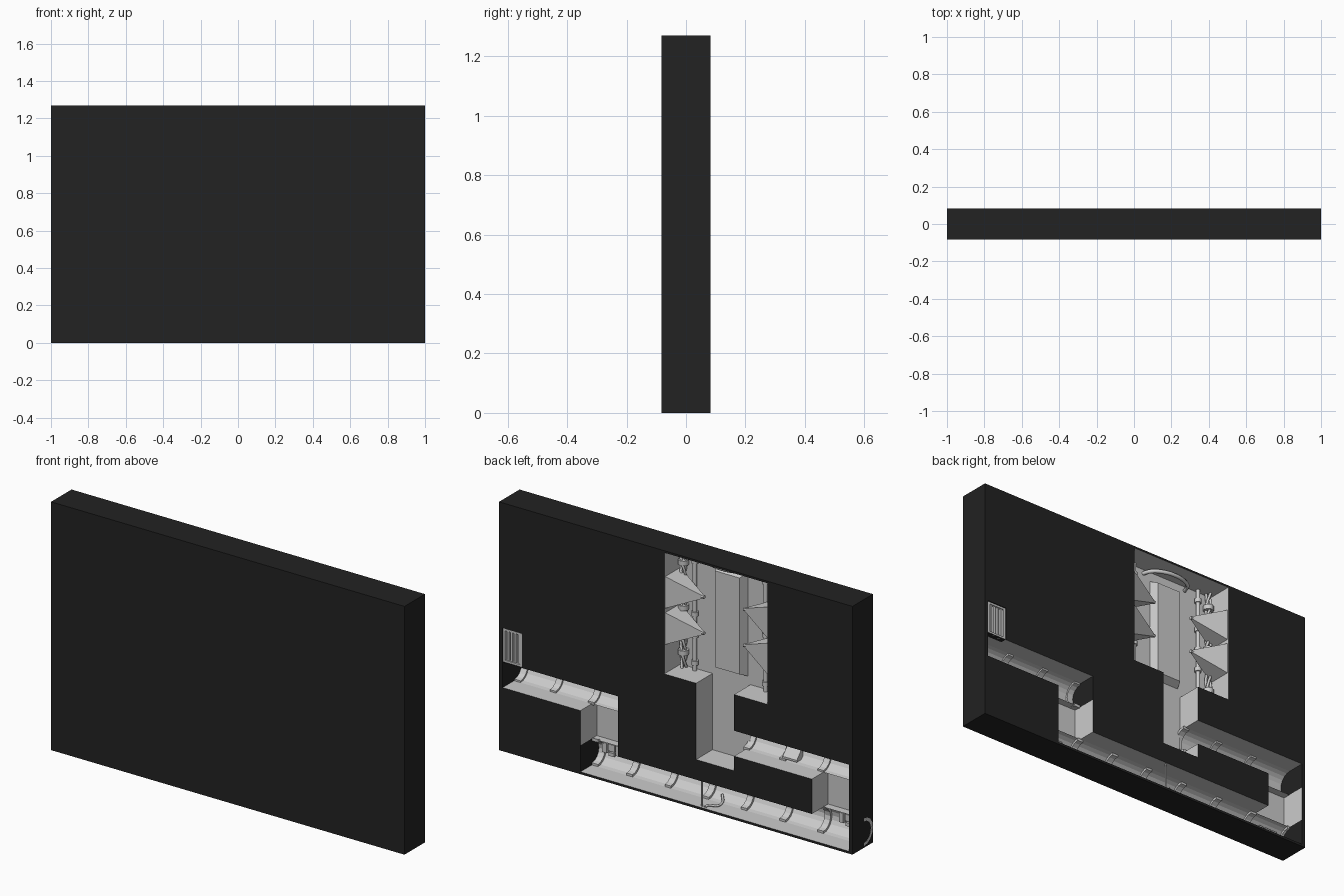
import bpy, bmesh, math
from mathutils import Matrix, Vector

if "Cube" in bpy.data.objects:
    bpy.data.objects.remove(bpy.data.objects["Cube"])

D = 0.0825                      # half depth of the block
WALL, ARC = -0.05, -0.01        # room back wall, start of corridor curve
XS = [-1, -.98, -.77, -.52, -.33, -.115, .065, .326, .54, .87, .98, 1]
ZS = [0, .012, .147, .25, .325, .455, .63, .64, 1.26, 1.27]
AREAS = [('room', -.52, .065, .64, 1.26), ('room', -.33, -.115, .25, .64),
         ('room', -.98, -.77, .147, .325), ('room', .326, .54, .147, .325),
         ('hall', -.98, .54, .012, .147), ('hall', -.98, -.33, .325, .455),
         ('hall', .326, .98, .325, .455), ('vent', .87, .98, .455, .63)]
dark = bpy.data.materials.new('dark_block')
dark.diffuse_color = (.016, .016, .016, 1)
dark.use_nodes = True
dark.node_tree.nodes["Principled BSDF"].inputs["Base Color"].default_value = dark.diffuse_color


def finish(name, bm, mat=None, smooth=False, weld=True):
    if weld:
        bmesh.ops.remove_doubles(bm, verts=bm.verts, dist=1e-5)
    me = bpy.data.meshes.new(name)
    bm.to_mesh(me)
    bm.free()
    ob = bpy.data.objects.new(name, me)
    bpy.context.collection.objects.link(ob)
    if mat:
        me.materials.append(mat)
    if smooth:
        for p in me.polygons:
            p.use_smooth = len(p.vertices) == 4
    return ob


def quad(bm, *pts):
    return bm.faces.new([bm.verts.new(p) for p in pts])


def add_box(bm, x0, x1, y0, y1, z0, z1):
    m = Matrix.Translation(((x0+x1)/2, (y0+y1)/2, (z0+z1)/2)) @ Matrix.Diagonal((x1-x0, y1-y0, z1-z0, 1))
    return bmesh.ops.create_cube(bm, size=1, matrix=m)['verts']


def add_cyl(bm, p, r, h, rot=Matrix(), n=10, r2=None):
    bmesh.ops.create_cone(bm, cap_ends=True, segments=n, radius1=r, radius2=r if r2 is None else r2,
                          depth=h, matrix=Matrix.Translation(p) @ rot)


def tube(name, pts, r):
    cu = bpy.data.curves.new(name, 'CURVE')
    cu.dimensions, cu.bevel_depth, cu.bevel_resolution, cu.resolution_u = '3D', r, 1, 4
    sp = cu.splines.new('BEZIER')
    sp.bezier_points.add(len(pts) - 1)
    for b, p in zip(sp.bezier_points, pts):
        b.co = p
        b.handle_left_type = b.handle_right_type = 'AUTO'
    ob = bpy.data.objects.new(name, cu)
    bpy.context.collection.objects.link(ob)


def kind(i, j):
    if not (0 <= i < len(XS)-1 and 0 <= j < len(ZS)-1):
        return None
    x, z = (XS[i]+XS[i+1])/2, (ZS[j]+ZS[j+1])/2
    for k, x0, x1, z0, z1 in AREAS:
        if x0 < x < x1 and z0 < z < z1:
            return k


# Dark block with cut-outs, grey room linings and curved corridor linings
shell, rooms, halls = bmesh.new(), bmesh.new(), bmesh.new()
H = ZS[-1]
quad(shell, (-1, -D, 0), (1, -D, 0), (1, -D, H), (-1, -D, H))
quad(shell, (-1, D, 0), (-1, -D, 0), (-1, -D, H), (-1, D, H))
quad(shell, (1, -D, 0), (1, D, 0), (1, D, H), (1, -D, H))
quad(shell, (-1, D, 0), (1, D, 0), (1, -D, 0), (-1, -D, 0))
quad(shell, (-1, -D, H), (1, -D, H), (1, D, H), (-1, D, H))
for i in range(len(XS)-1):
    for j in range(len(ZS)-1):
        k = kind(i, j)
        x0, x1, z0, z1 = XS[i], XS[i+1], ZS[j], ZS[j+1]
        if k is None:
            quad(shell, (x1, D, z0), (x0, D, z0), (x0, D, z1), (x1, D, z1))
            continue
        sides = [(kind(i-1, j), x0, 1), (kind(i+1, j), x1, -1)]
        caps = [(kind(i, j-1), z0, 1), (kind(i, j+1), z1, -1)]
        if k == 'hall':
            for nb, x, s in sides:      # dark corridor ends
                if nb is None:
                    p = [(x, D, z0), (x, -.08, z0), (x, -.08, z1), (x, D, z1)]
                    quad(shell, *p[::-s])
            for nb, z, s in caps:       # flat floor and ceiling
                ya, yb = (ARC, WALL) if nb == 'room' else (D, ARC)
                p = [(x0, ya, z), (x0, yb, z), (x1, yb, z), (x1, ya, z)]
                quad(halls, *p[::-s])
            c, r, n = (z0+z1)/2, (z1-z0)/2, 10
            arc = [(ARC - r*math.sin(math.pi*t/n), c - r*math.cos(math.pi*t/n)) for t in range(n+1)]
            for (ya, za), (yb, zb) in zip(arc, arc[1:]):
                quad(halls, (x1, ya, za), (x0, ya, za), (x0, yb, zb), (x1, yb, zb))
            continue
        bm, y = (rooms, WALL) if k == 'room' else (shell, .05)
        quad(bm, (x1, y, z0), (x0, y, z0), (x0, y, z1), (x1, y, z1))
        for nb, x, s in sides:
            if nb is None:
                p = [(x, D, z0), (x, y, z0), (x, y, z1), (x, D, z1)]
                quad(bm, *p[::-s])
        for nb, z, s in caps:
            if nb is None or k == 'vent' and nb == 'hall':
                p = [(x0, D, z), (x0, y, z), (x1, y, z), (x1, D, z)]
                quad(bm, *p[::-s])
finish('block_shell', shell, dark)
finish('room_linings', rooms)
finish('corridor_linings', halls)

# Half-ring ribs along the corridors
bm = bmesh.new()


def add_rib(x, c, w=.034, ri=.056, ro=.071, n=8):
    rings = []
    for t in range(n+1):
        a = math.pi*t/n
        rings.append([bm.verts.new((x+sx*w/2, ARC - r*math.sin(a), c - r*math.cos(a)))
                      for sx, r in ((-1, ri), (1, ri), (1, ro), (-1, ro))])
    for a, b in zip(rings, rings[1:]):
        for q in range(4):
            bm.faces.new((a[q], a[(q+1) % 4], b[(q+1) % 4], b[q]))
    bm.faces.new(rings[0][::-1])
    bm.faces.new(rings[-1])


for x in (.522, .326, .11, -.105, -.32, -.54, -.755, -.984):
    add_rib(x, .0795)
for x in (-.335, -.54, -.755, .345, .545, .76, .96):
    add_rib(x, .39)
bmesh.ops.recalc_face_normals(bm, faces=bm.faces)
finish('corridor_ribs', bm)

# Framed vent grille
bm = bmesh.new()
for x in (.87, .968):
    add_box(bm, x, x+.012, .05, .08, .457, .628)
for z in (.457, .618):
    add_box(bm, .87, .98, .05, .08, z, z+.01)
for k in range(4):
    x = .888 + .0205*k
    add_box(bm, x, x+.011, .055, .075, .46, .625)
finish('vent_grille', bm, weld=False)

# Tapered centre panel on the big room's back wall
MID = -.2275
bm = bmesh.new()
for v in add_box(bm, MID-.087, MID+.087, WALL, WALL+.04, .68, 1.21):
    if v.co.y > WALL+.02:
        v.co.x = MID + (v.co.x-MID)*.8
        v.co.z = .945 + (v.co.z-.945)*.93
finish('centre_panel', bm)

# Wall spikes, mirrored on both side walls
bm = bmesh.new()
for s in (-1, 1):
    for z in (1.055, .87):
        rot = Matrix.Rotation(-s*math.pi/2, 4, 'Y') @ Matrix.Diagonal((1.25, .95, 1, 1)) @ Matrix.Rotation(math.pi/4, 4, 'Z')
        add_cyl(bm, (MID+s*.205, .016, z), .092, .172, rot, 4, .008)
        add_cyl(bm, (MID+s*.122, .016, z), .009, .02, Matrix.Rotation(math.pi/2, 4, 'Y'), 8)
finish('wall_spikes', bm, weld=False)

# Vertical pipes with collars and wavy cable bundles
bm = bmesh.new()
for s in (-1, 1):
    x = MID + s*.2
    add_cyl(bm, (x, -.033, .95), .011, .62)
    for z in (.68, .82, .93, 1.04, 1.2):
        add_cyl(bm, (x, -.033, z), .017, .022)
    for k in range(3):
        tube('cable', [(MID+s*(.262+.012*math.sin(q*1.7+k*2.1)), -.03+.014*math.cos(q*1.7+k*2.1), .64+.062*q)
                       for q in range(11)], .007)
    for z in (.72, .95, 1.18):
        add_cyl(bm, (MID+s*.262, -.03, z), .026, .025, n=8)
finish('vertical_pipes', bm, smooth=True, weld=False)

# Hose looping below the ceiling
tube('ceiling_hose', [(MID+.13*math.cos(a), WALL+.085*math.sin(a), 1.238)
                      for a in [math.pi*q/6 for q in range(7)]], .01)

# Thin post and floor cable in the lower corridor
bm = bmesh.new()
add_cyl(bm, (-.14, .07, .0795), .004, .133, n=6)
finish('corridor_post', bm)
tube('floor_cable', [(-.16, .075, .017), (-.165, .05, .018), (-.2, .035, .018), (-.2, -.01, .02), (-.17, -.05, .035)], .006)

# Wall control boxes under the two shafts, and a small wedge
bm = bmesh.new()
for x in (.46, -.88):
    for dx, z, w, h in ((-.04, .07, .03, .05), (0, .085, .035, .035), (.04, .07, .025, .05), (0, .06, .03, .018)):
        add_box(bm, x+dx-w/2, x+dx+w/2, -.075, -.053, z, z+h)
finish('control_boxes', bm, weld=False)
bm = bmesh.new()
for v in add_box(bm, -.62, -.54, -.06, -.01, .335, .40):
    if v.co.z > .39 and v.co.y > -.03:
        v.co.z = .345
finish('corridor_wedge', bm)
